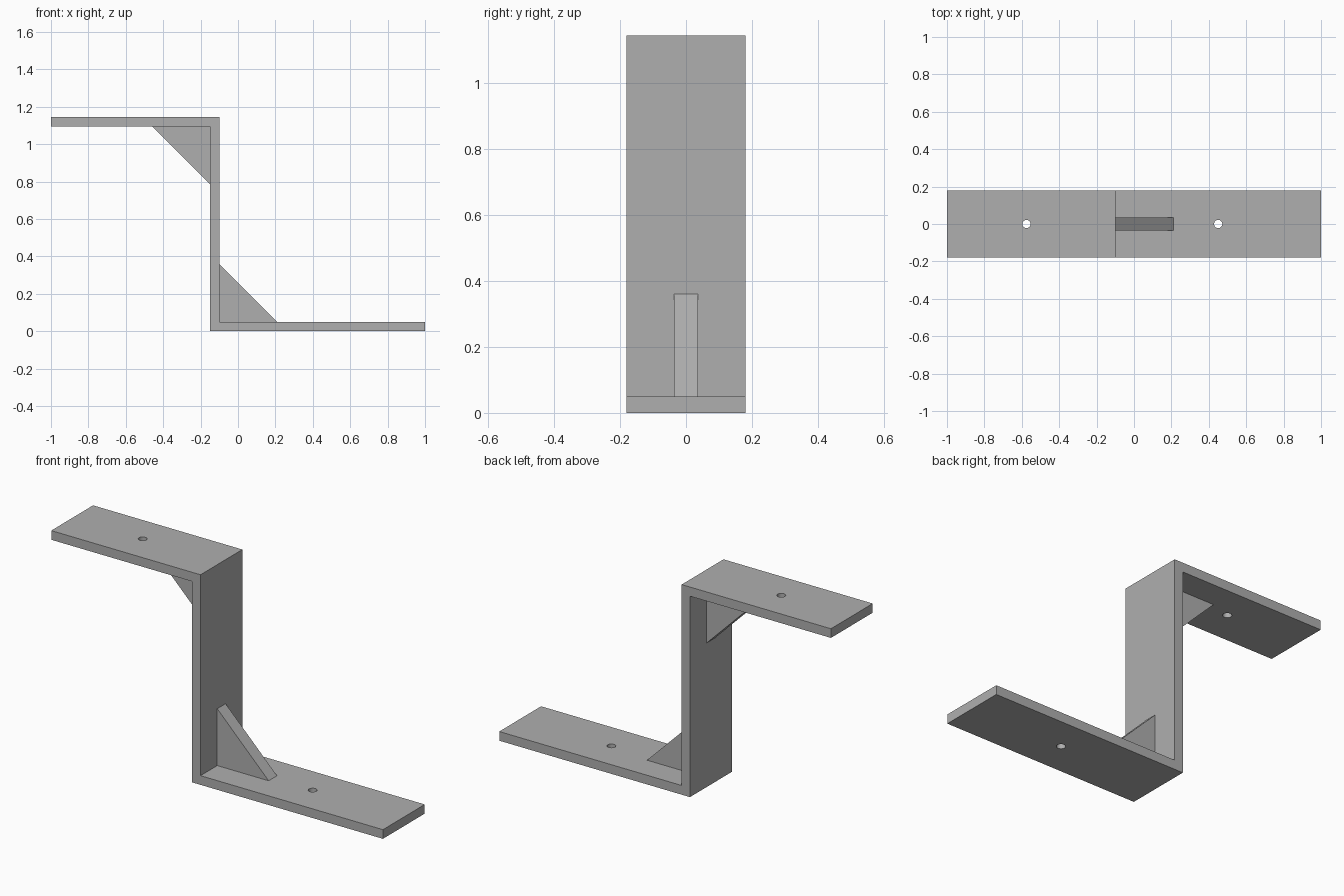
import bpy
import bmesh

cube = bpy.data.objects.get("Cube")
if cube:
    bpy.data.objects.remove(cube, do_unlink=True)

grey = bpy.data.materials.new("plain grey")
grey.use_nodes = True
colour = (0.43, 0.43, 0.43, 1)
grey.diffuse_color = colour
grey.node_tree.nodes["Principled BSDF"].inputs["Base Color"].default_value = colour

HALF_DEPTH = 0.18
HEIGHT = 1.145
THICK = 0.05
WALL_LEFT, WALL_RIGHT = -0.15, -0.10


def extrude_profile(name, points, half_depth):
    """Extrude an x-z outline symmetrically along y."""
    bm = bmesh.new()
    face = bm.faces.new([bm.verts.new((x, -half_depth, z)) for x, z in points])
    moved = bmesh.ops.extrude_face_region(bm, geom=[face])["geom"]
    verts = [v for v in moved if isinstance(v, bmesh.types.BMVert)]
    bmesh.ops.translate(bm, verts=verts, vec=(0, 2 * half_depth, 0))
    bmesh.ops.recalc_face_normals(bm, faces=bm.faces[:])
    mesh = bpy.data.meshes.new(name)
    bm.to_mesh(mesh)
    bm.free()
    mesh.materials.append(grey)
    obj = bpy.data.objects.new(name, mesh)
    bpy.context.collection.objects.link(obj)
    return obj


# Stepped bracket strip: upper flange, upright wall, lower flange
bracket = extrude_profile("bracket", [
    (WALL_LEFT, 0), (1, 0), (1, THICK), (WALL_RIGHT, THICK),
    (WALL_RIGHT, HEIGHT), (-1, HEIGHT), (-1, HEIGHT - THICK),
    (WALL_LEFT, HEIGHT - THICK)], HALF_DEPTH)

# Screw holes through both flanges
for x, z in ((-0.575, HEIGHT - THICK / 2), (0.45, THICK / 2)):
    bpy.ops.mesh.primitive_cylinder_add(vertices=32, radius=0.022, depth=0.2,
                                        location=(x, 0, z))
    cutter = bpy.context.object
    cutter.name = "hole_cutter"
    cutter.hide_render = True
    cutter.data.materials.append(grey)
    cut = bracket.modifiers.new("screw_hole", "BOOLEAN")
    cut.operation = "DIFFERENCE"
    cut.solver = "EXACT"
    cut.object = cutter
    bpy.context.view_layer.objects.active = bracket
    bpy.ops.object.modifier_apply(modifier=cut.name)
    bpy.data.objects.remove(cutter, do_unlink=True)

# Triangular gussets in the two inside corners
for name, x, z, side in (("lower_gusset", WALL_RIGHT, THICK, 1),
                         ("upper_gusset", WALL_LEFT, HEIGHT - THICK, -1)):
    leg = 0.31 * side
    extrude_profile(name, [(x, z), (x + leg, z), (x, z + leg)], 0.036)

# Smooth hole walls with sharp edges elsewhere
bpy.ops.object.select_all(action="DESELECT")
bracket.select_set(True)
bpy.context.view_layer.objects.active = bracket
bpy.ops.object.shade_smooth_by_angle()
